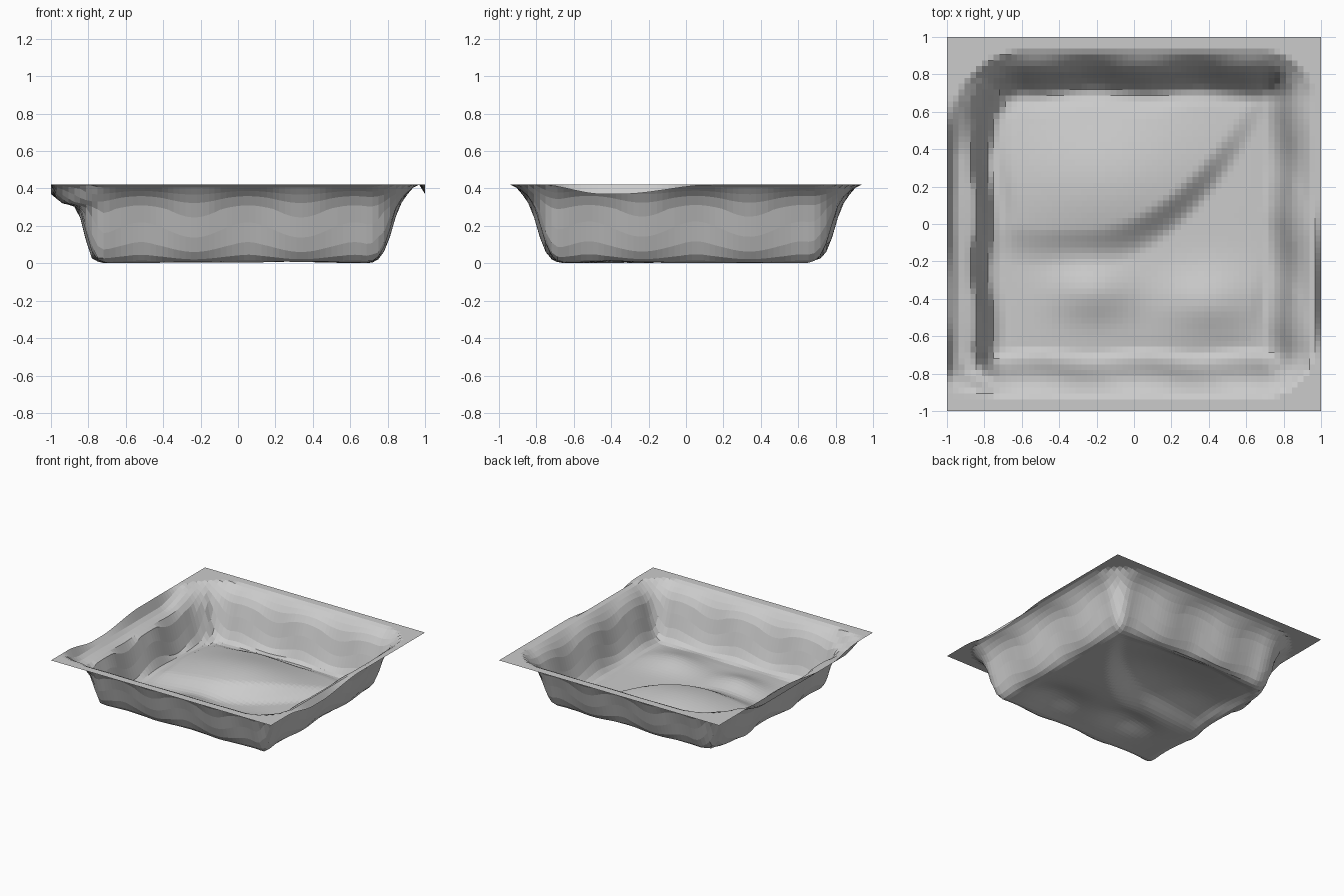
import bpy, bmesh
from math import sin, exp, hypot

if "Cube" in bpy.data.objects:
    bpy.data.objects.remove(bpy.data.objects["Cube"])

N = 64
RIM = 0.42
WALL = [(-.12, 0), (-.09, .012), (-.06, .04), (-.03, .1), (0, .2), (.025, .29), (.06, .35), (.12, RIM)]
SHELF = [(-.1, 0), (-.06, .02), (-.03, .11), (0, .23), (.02, .295), (.05, .31), (.1, .32), (.13, .345), (.17, .385), (.22, RIM)]


def interp(points, t):
    if t <= points[0][0]:
        return points[0][1]
    for (a, za), (b, zb) in zip(points, points[1:]):
        if t <= b:
            return za + (zb - za) * (t - a) / (b - a)
    return points[-1][1]


def smooth(a, b, t):
    t = max(0, min(1, (t - a) / (b - a)))
    return t * t * (3 - 2 * t)


def bump(x, y, cx, cy, rx, ry):
    return exp(-((x - cx) / rx) ** 2 - ((y - cy) / ry) ** 2)


def wall_distance(x, y):
    # signed distance from a rounded rectangle halfway up the walls
    cx, cy, hx, hy = -.005, 0, .835, .8
    r = .26 if x < 0 and y > 0 else .14
    qx, qy = abs(x - cx) - hx + r, abs(y - cy) - hy + r
    d = hypot(max(qx, 0), max(qy, 0)) + min(max(qx, qy), 0) - r
    along = y if qx > qy else x
    return d + .012 * (sin(11 * along + 1) + 1) * (1 - smooth(.05, .12, d))


def height(x, y):
    d = wall_distance(x, y)
    # left side has a ledge partway up
    w = smooth(-.7, -.8, x) * smooth(-.92, -.78, y) * smooth(.7, .35, y)
    z = interp(WALL, d) * (1 - w) + interp(SHELF, d) * w
    # large mound with a curved front edge, and small lumps before it
    arc = -.14 + .9 * max(0, x + .25) ** 2 + .5 * max(0, -x - .45) ** 2
    mound = .13 * smooth(arc - .1, arc + .13, y) * bump(x, y, -.1, .22, .62, .45)
    lumps = .06 * bump(x, y, -.22, -.36, .22, .15) + .06 * bump(x, y, .4, -.42, .25, .17)
    z += (mound + lumps + .012 * bump(x, y, 0, -.2, .6, .6)) * smooth(-.03, -.2, d)
    return min(z, RIM)


bm = bmesh.new()
grid = []
for j in range(N + 1):
    y = -1 + 2 * j / N
    row = []
    for i in range(N + 1):
        x = -1 + 2 * i / N
        z = height(x, y)
        # right and left edges dip alike
        if i in (0, N):
            z = RIM - .05 * smooth(-.78, -.45, y) * smooth(.15, -.35, y)
        row.append(bm.verts.new((x, y, z)))
    grid.append(row)
for j in range(N):
    for i in range(N):
        bm.faces.new((grid[j][i], grid[j][i + 1], grid[j + 1][i + 1], grid[j + 1][i]))

mesh = bpy.data.meshes.new("terrain_basin")
bm.to_mesh(mesh)
bm.free()
basin = bpy.data.objects.new("terrain_basin", mesh)
bpy.context.collection.objects.link(basin)
